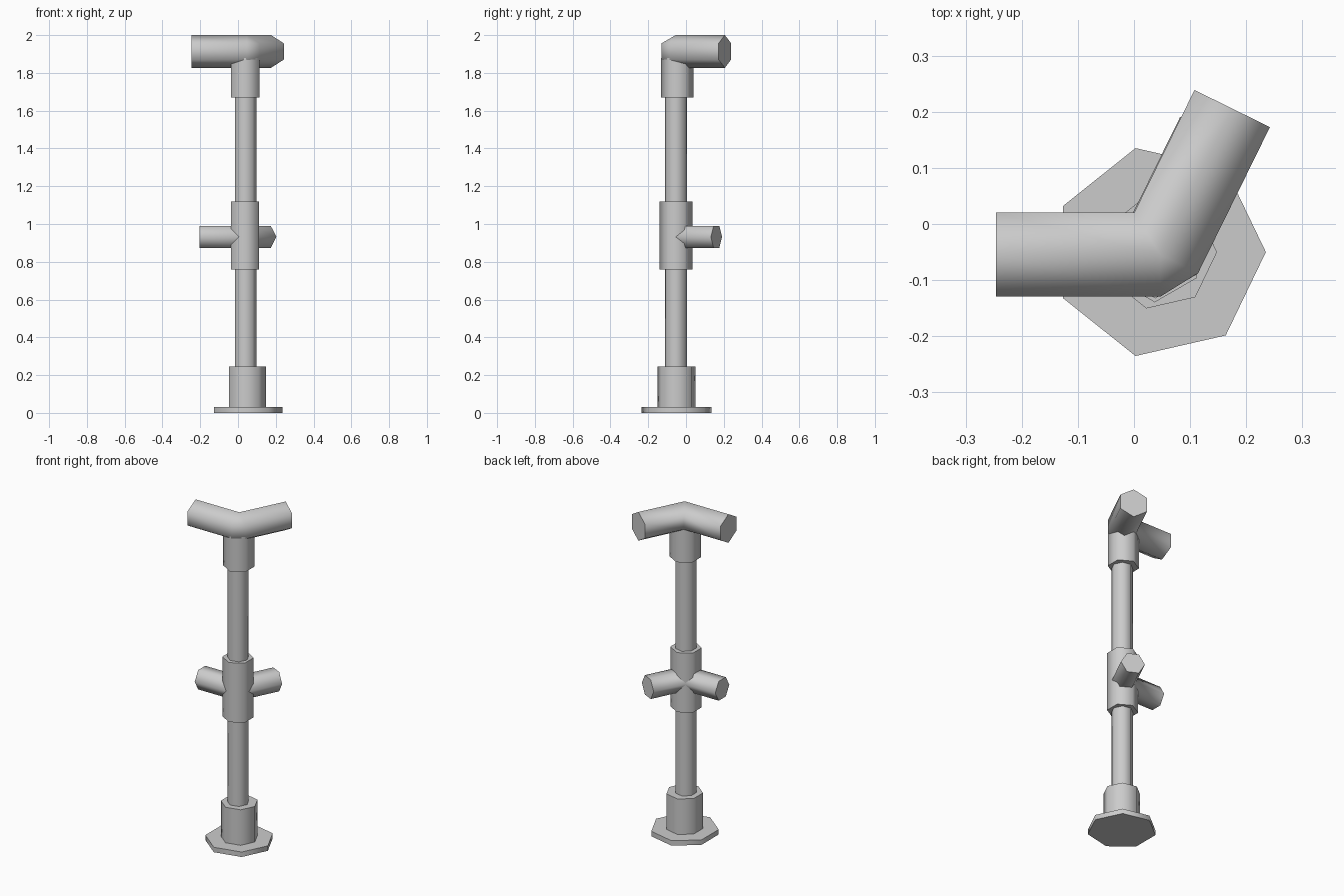
import bpy, bmesh
from math import sin, cos, pi, radians
from mathutils import Vector

if "Cube" in bpy.data.objects:
    bpy.data.objects.remove(bpy.data.objects["Cube"])

UP = Vector((0, 0, 1))
BEND = radians(63.8)                       # heading of the second arm
ARM_A = Vector((-1, 0, 0))
ARM_B = Vector((cos(BEND), sin(BEND), 0))


def finish(name, bm):
    bmesh.ops.remove_doubles(bm, verts=bm.verts, dist=1e-5)
    bmesh.ops.recalc_face_normals(bm, faces=bm.faces)
    mesh = bpy.data.meshes.new(name)
    bm.to_mesh(mesh)
    bm.free()
    ob = bpy.data.objects.new(name, mesh)
    bpy.context.collection.objects.link(ob)
    bpy.ops.object.select_all(action='DESELECT')
    ob.select_set(True)
    bpy.context.view_layer.objects.active = ob
    bpy.ops.object.shade_smooth_by_angle(angle=radians(65))
    return ob


def loft(name, rings):
    """Skin a list of equal-length rings and cap both ends."""
    bm = bmesh.new()
    loops = [[bm.verts.new(p) for p in ring] for ring in rings]
    n = len(loops[0])
    for a, b in zip(loops, loops[1:]):
        for i in range(n):
            j = (i + 1) % n
            bm.faces.new((a[i], a[j], b[j], b[i]))
    bm.faces.new(loops[0])
    bm.faces.new(loops[-1])
    bmesh.ops.dissolve_degenerate(bm, dist=1e-5, edges=bm.edges)
    return finish(name, bm)


def post(name, cx, cy, r, z0, z1, sides, turn=0.0):
    """Upright prism."""
    rings = [[Vector((cx + r * cos(turn + 2 * pi * i / sides),
                      cy + r * sin(turn + 2 * pi * i / sides), z))
              for i in range(sides)] for z in (z0, z1)]
    return loft(name, rings)


def elbow(name, centre, r, len_a, len_b, turn):
    """Six-sided bent tube: mitred inside, chamfered outside."""
    c = Vector(centre)
    side_a, side_b = UP.cross(-ARM_A), UP.cross(ARM_B)
    miter = (side_a + side_b) / (1 + side_a.dot(side_b))
    end_a, mid_a, mid_b, end_b = [], [], [], []
    for i in range(6):
        t = turn + i * pi / 3
        s, z = r * cos(t), UP * (r * sin(t))
        inner = s > 1e-6
        end_a.append(c + ARM_A * len_a + side_a * s + z)
        mid_a.append(c + (miter if inner else side_a) * s + z)
        mid_b.append(c + (miter if inner else side_b) * s + z)
        end_b.append(c + ARM_B * len_b + side_b * s + z)
    return loft(name, [end_a, mid_a, mid_b, end_b])


# Foot: round flange and socket
post("base_flange", 0.045, -0.05, 0.19, 0.0, 0.03, 7)
post("base_socket", 0.045, -0.05, 0.103, 0.02, 0.245, 7)

# Upright pipe
post("upright_pipe", 0.039, -0.054, 0.06, 0.1, 1.85, 7)

# Middle fitting: sleeve with two side arms
post("middle_sleeve", 0.037, -0.053, 0.0865, 0.76, 1.12, 6, pi / 2)
elbow("middle_arms", (0.037, -0.054, 0.932), 0.0675, 0.242, 0.24, 0.0)

# Top fitting: sleeve under a corner elbow
post("top_sleeve", 0.038, -0.046, 0.0865, 1.67, 1.88, 6, pi / 2)
elbow("top_elbow", (0.047, -0.0545, 1.9135), 0.0865, 0.293, 0.29, pi / 6)
